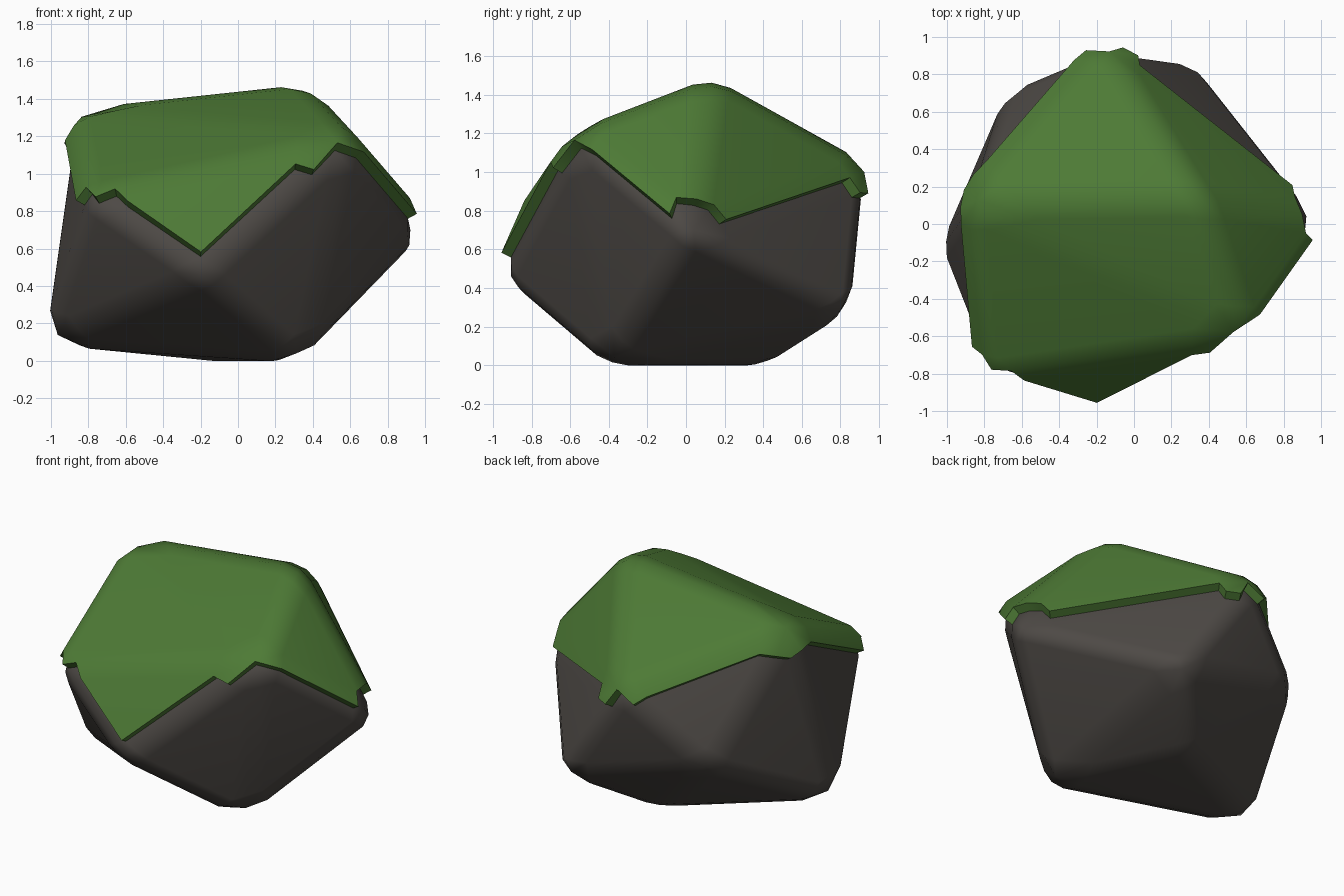
import bpy, bmesh, math

cube = bpy.data.objects.get("Cube")
if cube:
    bpy.data.objects.remove(cube)


def material(name, rgb):
    mat = bpy.data.materials.new(name)
    mat.use_nodes = True
    mat.diffuse_color = (*rgb, 1)
    mat.node_tree.nodes["Principled BSDF"].inputs["Base Color"].default_value = (*rgb, 1)
    return mat


def add_object(name, bm, mat):
    mesh = bpy.data.meshes.new(name)
    bm.to_mesh(mesh)
    obj = bpy.data.objects.new(name, mesh)
    bpy.context.collection.objects.link(obj)
    mesh.materials.append(mat)
    bpy.ops.object.select_all(action="DESELECT")
    obj.select_set(True)
    bpy.context.view_layer.objects.active = obj
    return obj


def smooth(obj):
    """Smooth the rounded edges while the large facets stay flat."""
    bpy.ops.object.shade_smooth_by_angle(angle=math.radians(50))
    weighted = obj.modifiers.new("flat facets", "WEIGHTED_NORMAL")
    weighted.keep_sharp = True


# Twelve main corners of the boulder
corners = [
    (-0.19, -0.96, 0.45),   # front
    (1.01, 0.02, 0.68),     # +x side
    (0.34, -0.42, -0.01),   # underside front
    (-0.08, 0.43, -0.01),   # underside back
    (-1.045, -0.13, 0.085),  # -x foot
    (0.34, 0.87, 0.27),     # back foot
    (-0.68, 0.72, 0.53),    # back, -x side
    (-0.16, 0.94, 0.99),    # back upper
    (0.59, -0.57, 1.17),    # front shoulder, +x
    (-0.79, -0.78, 0.86),   # front shoulder, -x
    (0.34, 0.13, 1.44),     # crown
    (-0.87, 0.12, 1.31),    # crown, -x end
]

# Boulder: faceted hull with rounded edges
bm = bmesh.new()
for corner in corners:
    bm.verts.new(corner)
bmesh.ops.convex_hull(bm, input=bm.verts[:])
bmesh.ops.recalc_face_normals(bm, faces=bm.faces[:])
bmesh.ops.bevel(bm, geom=bm.edges[:], offset=0.09, offset_type="OFFSET",
                segments=2, profile=0.5, affect="EDGES", clamp_overlap=True)
bm.normal_update()
rock = add_object("boulder", bm, material("dark stone", (0.075, 0.067, 0.06)))
smooth(rock)

# Moss: the upward-facing skin of the boulder, thickened outwards
bmesh.ops.delete(bm, geom=[f for f in bm.faces if f.normal.z < 0.42], context="FACES")
moss = add_object("moss_cap", bm, material("moss green", (0.075, 0.195, 0.036)))
bm.free()
shell = moss.modifiers.new("thickness", "SOLIDIFY")
shell.thickness = 0.055
shell.offset = 1
shell.use_even_offset = True
bpy.ops.object.modifier_apply(modifier=shell.name)
smooth(moss)
